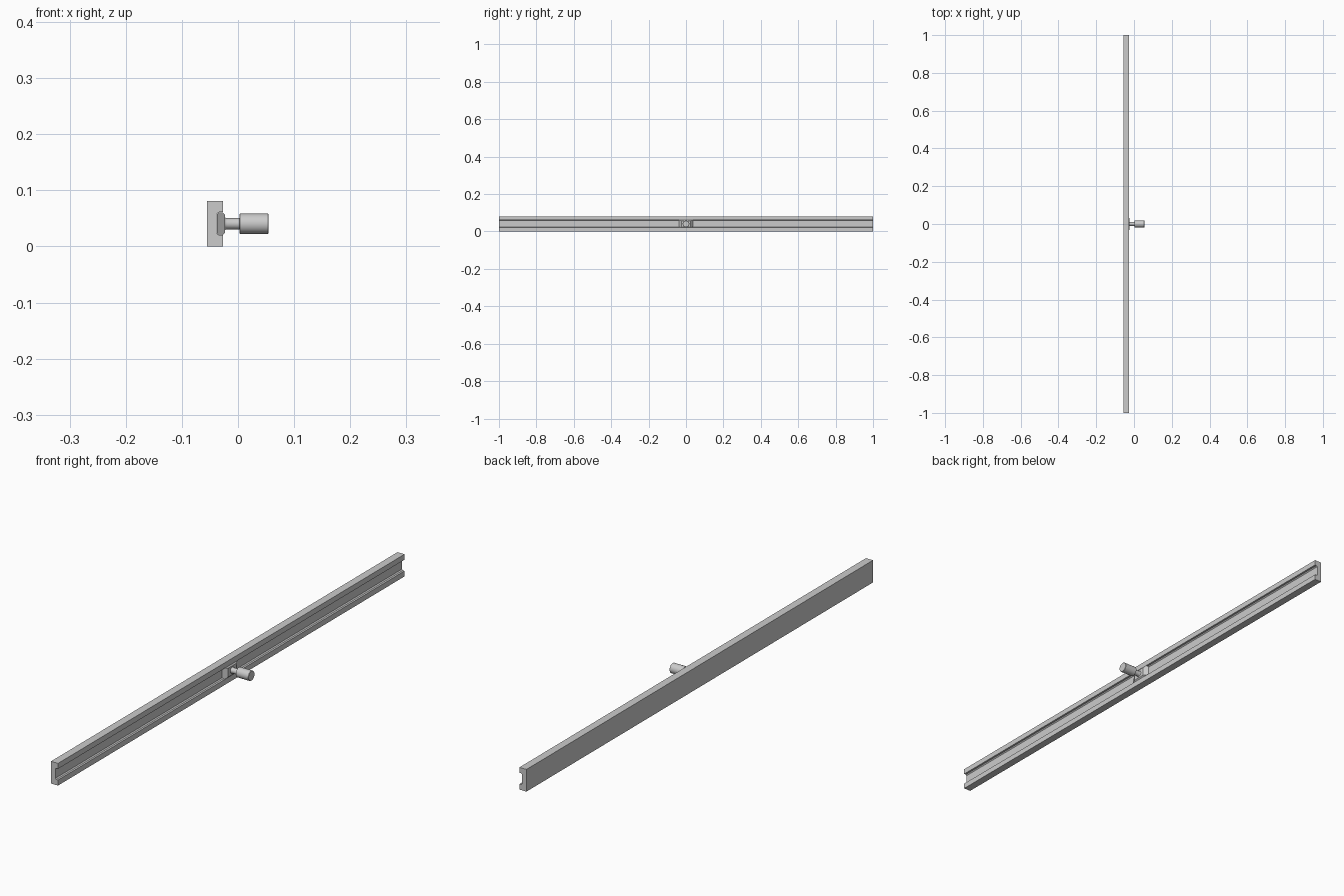
import bpy, bmesh, math

if "Cube" in bpy.data.objects:
    bpy.data.objects.remove(bpy.data.objects["Cube"])

ZC = 0.0405  # centre height of rail and knob


def finish(name, bm, smooth=False):
    bmesh.ops.recalc_face_normals(bm, faces=bm.faces)
    me = bpy.data.meshes.new(name)
    bm.to_mesh(me)
    bm.free()
    ob = bpy.data.objects.new(name, me)
    bpy.context.collection.objects.link(ob)
    if smooth:
        bpy.ops.object.select_all(action='DESELECT')
        ob.select_set(True)
        bpy.context.view_layer.objects.active = ob
        bpy.ops.object.shade_smooth_by_angle(angle=math.radians(35))
    return ob


def extrude_y(name, half_profile, half_len):
    """Mirror an (x, height above centre) half profile and extrude along y."""
    pts = half_profile + [(x, -h) for x, h in reversed(half_profile)]
    bm = bmesh.new()
    face = bm.faces.new([bm.verts.new((x, -half_len, ZC + h)) for x, h in pts])
    ext = bmesh.ops.extrude_face_region(bm, geom=[face])
    verts = [v for v in ext["geom"] if isinstance(v, bmesh.types.BMVert)]
    bmesh.ops.translate(bm, verts=verts, vec=(0, 2 * half_len, 0))
    return finish(name, bm)


def lathe_x(name, profile, steps=32):
    """Spin an (x, radius) profile around the knob axis."""
    bm = bmesh.new()
    rings = []
    for x, r in profile:
        rings.append([bm.verts.new((x, r * math.cos(2 * math.pi * i / steps),
                                    ZC + r * math.sin(2 * math.pi * i / steps)))
                      for i in range(steps)])
    for a, b in zip(rings, rings[1:]):
        for i in range(steps):
            j = (i + 1) % steps
            bm.faces.new((a[i], a[j], b[j], b[i]))
    bm.faces.new(rings[0])
    bm.faces.new(rings[-1])
    return finish(name, bm, True)


# Long rail with a groove whose inner corners are chamfered
extrude_y("rail", [(-0.038, 0.017), (-0.034, 0.0205), (-0.027, 0.0205),
                   (-0.027, 0.0405), (-0.0555, 0.0405)], 1.0)

# Slider block in the groove, its outer face tapering at the ends
slider = extrude_y("slider_block", [(-0.0378, 0.0168), (-0.034, 0.0203),
                                    (-0.027, 0.0203), (-0.023, 0.016)], 0.037)
for v in slider.data.vertices:
    if v.co.x > -0.025:
        v.co.y *= 0.65

# Stem with a small flare at the block
lathe_x("stem", [(-0.025, 0.013), (-0.022, 0.0105), (-0.02, 0.01), (0.004, 0.01)])

# Knob with softened rims
lathe_x("knob", [(0.0025, 0.0165), (0.0035, 0.018), (0.0535, 0.018), (0.0545, 0.017)])
